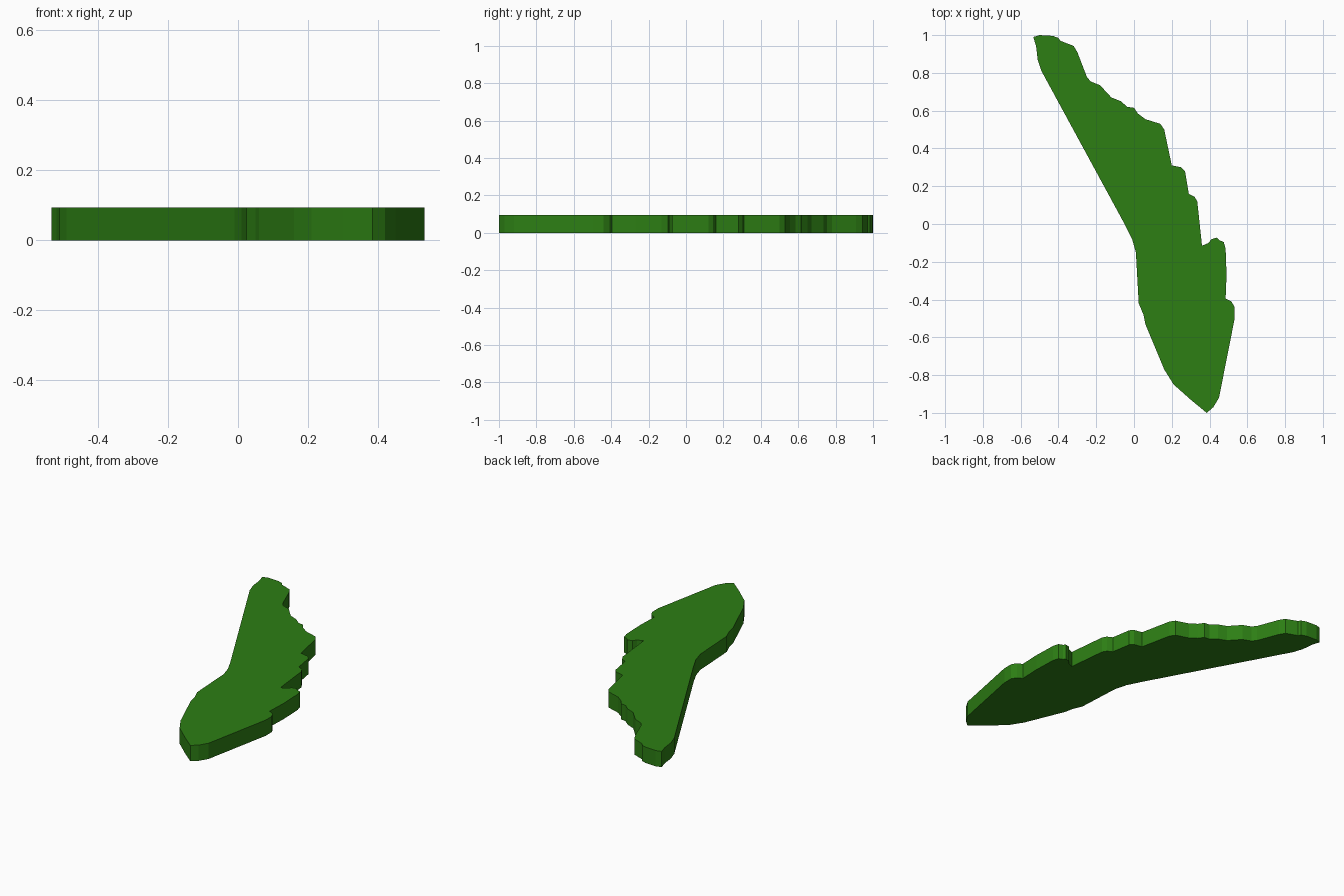
import bpy, bmesh

HEIGHT = 0.094

# right, stepped edge from the upper tip down to the lower tip
stepped_edge = [
    (-0.533, 0.99), (-0.50, 1.0), (-0.43, 0.996), (-0.40, 0.985), (-0.39, 0.97),
    (-0.32, 0.943), (-0.30, 0.91), (-0.25, 0.78), (-0.23, 0.755), (-0.18, 0.735),
    (-0.12, 0.67), (-0.07, 0.65), (-0.035, 0.62), (0.0, 0.615), (0.02, 0.585),
    (0.06, 0.555), (0.14, 0.53), (0.16, 0.50), (0.20, 0.31), (0.25, 0.30),
    (0.27, 0.28), (0.29, 0.16), (0.32, 0.145), (0.335, 0.12), (0.36, -0.115),
    (0.395, -0.10), (0.41, -0.08), (0.44, -0.072), (0.45, -0.085), (0.475, -0.095),
    (0.485, -0.13), (0.49, -0.27), (0.485, -0.395), (0.515, -0.41), (0.533, -0.44),
    (0.533, -0.50), (0.45, -0.92), (0.42, -0.97), (0.385, -1.0),
]
# left, smoother edge back up to the upper tip
plain_edge = [
    (0.30, -0.93), (0.21, -0.85), (0.16, -0.77), (0.06, -0.53), (0.05, -0.48),
    (0.025, -0.42), (0.01, -0.15), (-0.01, -0.08), (-0.05, 0.0),
    (-0.49, 0.81), (-0.51, 0.87), (-0.518, 0.94),
]

# flat slab extruded from the outline
bm = bmesh.new()
base = bm.faces.new([bm.verts.new((x, y, 0)) for x, y in stepped_edge + plain_edge])
top = bmesh.ops.extrude_face_region(bm, geom=[base], use_keep_orig=True)
bmesh.ops.translate(bm, vec=(0, 0, HEIGHT),
                    verts=[v for v in top["geom"] if isinstance(v, bmesh.types.BMVert)])
bmesh.ops.recalc_face_normals(bm, faces=bm.faces)
mesh = bpy.data.meshes.new("island_slab")
bm.to_mesh(mesh)
bm.free()

slab = bpy.data.objects.new("island_slab", mesh)
bpy.context.collection.objects.link(slab)

# green colour
green = bpy.data.materials.new("green")
green.diffuse_color = (0.026, 0.21, 0.007, 1)
mesh.materials.append(green)
